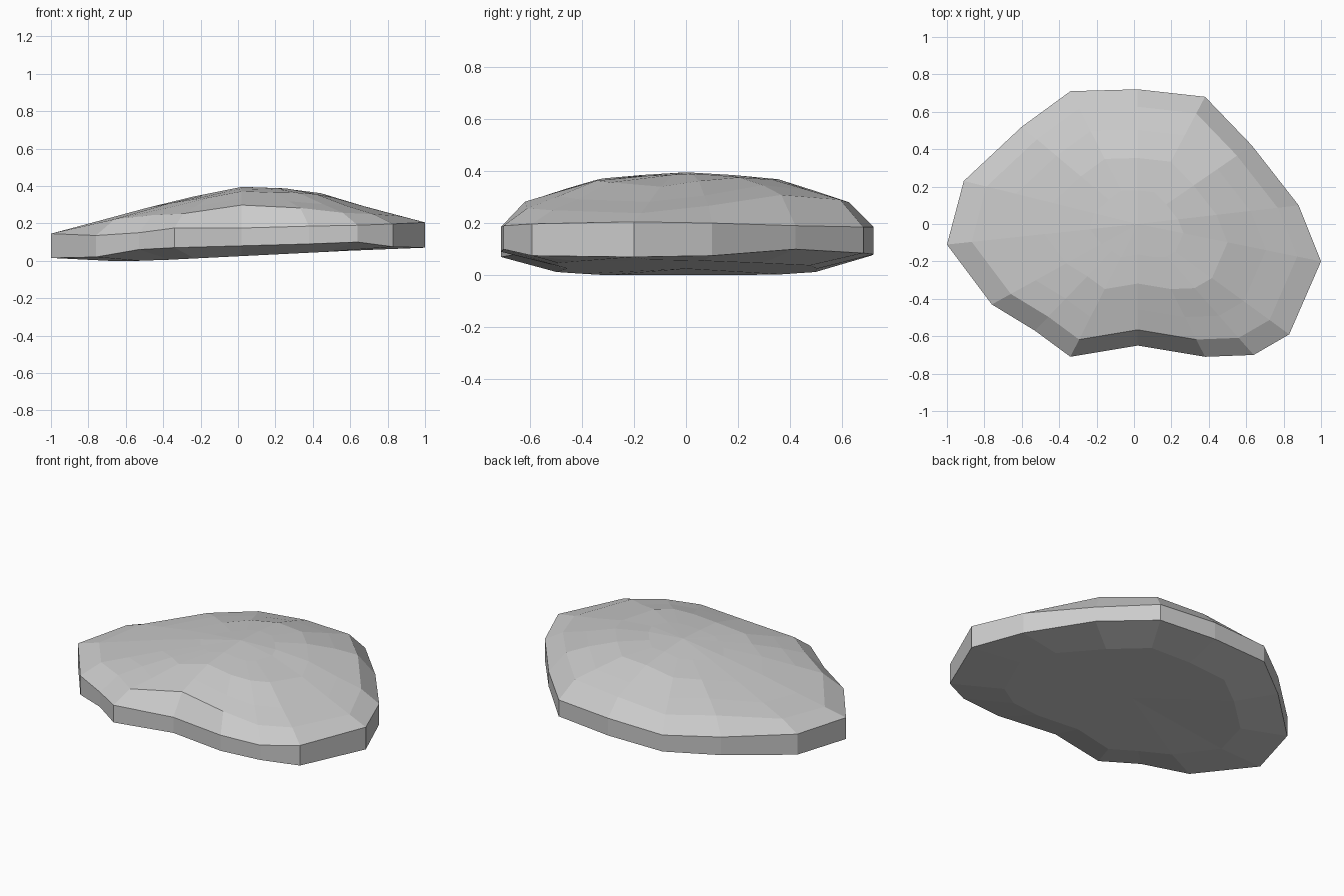
import bpy, bmesh

if "Cube" in bpy.data.objects:
    bpy.data.objects.remove(bpy.data.objects["Cube"])

# rock rim, anticlockwise from above: x, y, lower wall edge z, upper wall edge z
RIM = [(-1, -.11, .015, .145), (-.76, -.43, .02, .135), (-.53, -.57, .06, .15),
       (-.34, -.71, .07, .175), (.02, -.65, .08, .175), (.38, -.71, .09, .185),
       (.64, -.70, .10, .19), (.83, -.59, .075, .197), (1, -.20, .07, .205),
       (.88, .10, .075, .20), (.63, .42, .10, .19), (.38, .68, .085, .185),
       (.02, .72, .08, .185), (-.34, .71, .075, .175), (-.60, .52, .05, .16),
       (-.91, .23, .025, .15)]
RIDGE = [(-1, .145), (-.34, .325), (.02, .395), (.38, .385), (.54, .33), (1, .205)]
CROSS = [(0, 1), (.25, .93), (.36, .87), (.48, .68), (.62, .48), (.72, 0)]


def lerp(table, v):
    for (a, p), (b, q) in zip(table, table[1:]):
        if v <= b:
            return p + (q - p) * (v - a) / (b - a)
    return table[-1][1]


def scaled(x, y, s):
    return .02 + (x - .02) * s, y * s


def top_ring(s):
    pts = []
    for x, y, _, edge in RIM:
        px, py = scaled(x, y, s)
        z = edge + (lerp(RIDGE, px) - edge) * lerp(CROSS, abs(py))
        pts.append((px, py, z))
    return pts


def bottom_ring(s):
    return [(*p, max(0, .024 + .05 * p[0]))
            for p in (scaled(x, y, s) for x, y, _, _ in RIM)]


# rings from the underside, up the wall and over the crown
rings = [bottom_ring(.7),
         [(x, y, lo) for x, y, lo, _ in RIM],
         [(x, y, hi) for x, y, _, hi in RIM]]
rings += [top_ring(s) for s in (.87, .7, .49, .25)]

bm = bmesh.new()
loops = [[bm.verts.new(p) for p in ring] for ring in rings]
n = len(RIM)
for a, b in zip(loops, loops[1:]):
    for i in range(n):
        j = (i + 1) % n
        bm.faces.new((a[i], a[j], b[j], b[i]))

# crown and underside caps
peak = bm.verts.new((.02, 0, .395))
base = bm.verts.new((.02, 0, .025))
for i in range(n):
    j = (i + 1) % n
    bm.faces.new((loops[-1][i], loops[-1][j], peak))
    bm.faces.new((loops[0][j], loops[0][i], base))
bmesh.ops.recalc_face_normals(bm, faces=bm.faces)

mesh = bpy.data.meshes.new("flat_rock")
bm.to_mesh(mesh)
bm.free()
rock = bpy.data.objects.new("flat_rock", mesh)
bpy.context.collection.objects.link(rock)
